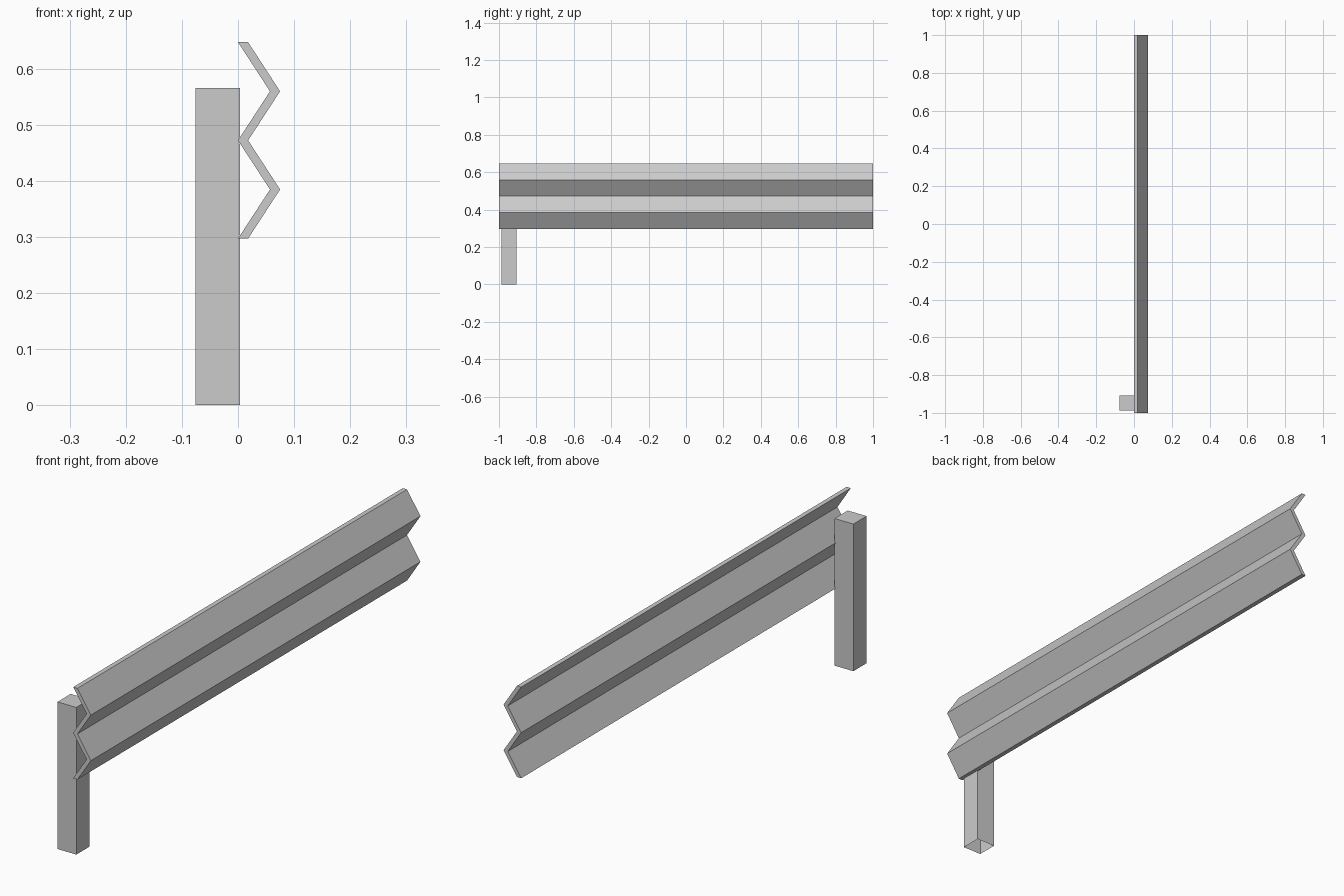
import bpy
import bmesh

default_cube = bpy.data.objects.get("Cube")
if default_cube:
    bpy.data.objects.remove(default_cube, do_unlink=True)

# One galvanised steel colour for every part
steel = bpy.data.materials.new("galvanised grey")
steel.use_nodes = True
grey = (0.6, 0.6, 0.6, 1.0)
steel.diffuse_color = grey
steel.node_tree.nodes["Principled BSDF"].inputs["Base Color"].default_value = grey


def add_object(name, bm):
    mesh = bpy.data.meshes.new(name)
    bm.to_mesh(mesh)
    bm.free()
    mesh.materials.append(steel)
    obj = bpy.data.objects.new(name, mesh)
    bpy.context.collection.objects.link(obj)
    return obj


def extrude(name, outline, vector, open_base=False):
    """Sweep a flat outline along a vector, optionally leaving the start open."""
    bm = bmesh.new()
    base = bm.faces.new([bm.verts.new(p) for p in outline])
    result = bmesh.ops.extrude_face_region(bm, geom=[base], use_keep_orig=True)
    moved = [g for g in result["geom"] if isinstance(g, bmesh.types.BMVert)]
    bmesh.ops.translate(bm, verts=moved, vec=vector)
    bmesh.ops.recalc_face_normals(bm, faces=bm.faces)
    if open_base:
        bmesh.ops.delete(bm, geom=[base], context="FACES_ONLY")
    return add_object(name, bm)


# Corrugated rail: a zigzag of constant width swept along y
BOTTOM, TOP, DEPTH, THICK = 0.297, 0.647, 0.057, 0.018
zigzag = [(DEPTH * (i % 2), BOTTOM + (TOP - BOTTOM) * i / 4) for i in range(5)]
outline = [(x, -1, z) for x, z in zigzag]
outline += [(x + THICK, -1, z) for x, z in reversed(zigzag)]
extrude("guard_rail", outline, (0, 2, 0))

# Square support post, hollow at the foot
x0, x1, y0, y1 = -0.076, 0.004, -0.987, -0.907
extrude("support_post", [(x0, y0, 0), (x1, y0, 0), (x1, y1, 0), (x0, y1, 0)],
        (0, 0, 0.565), open_base=True)
